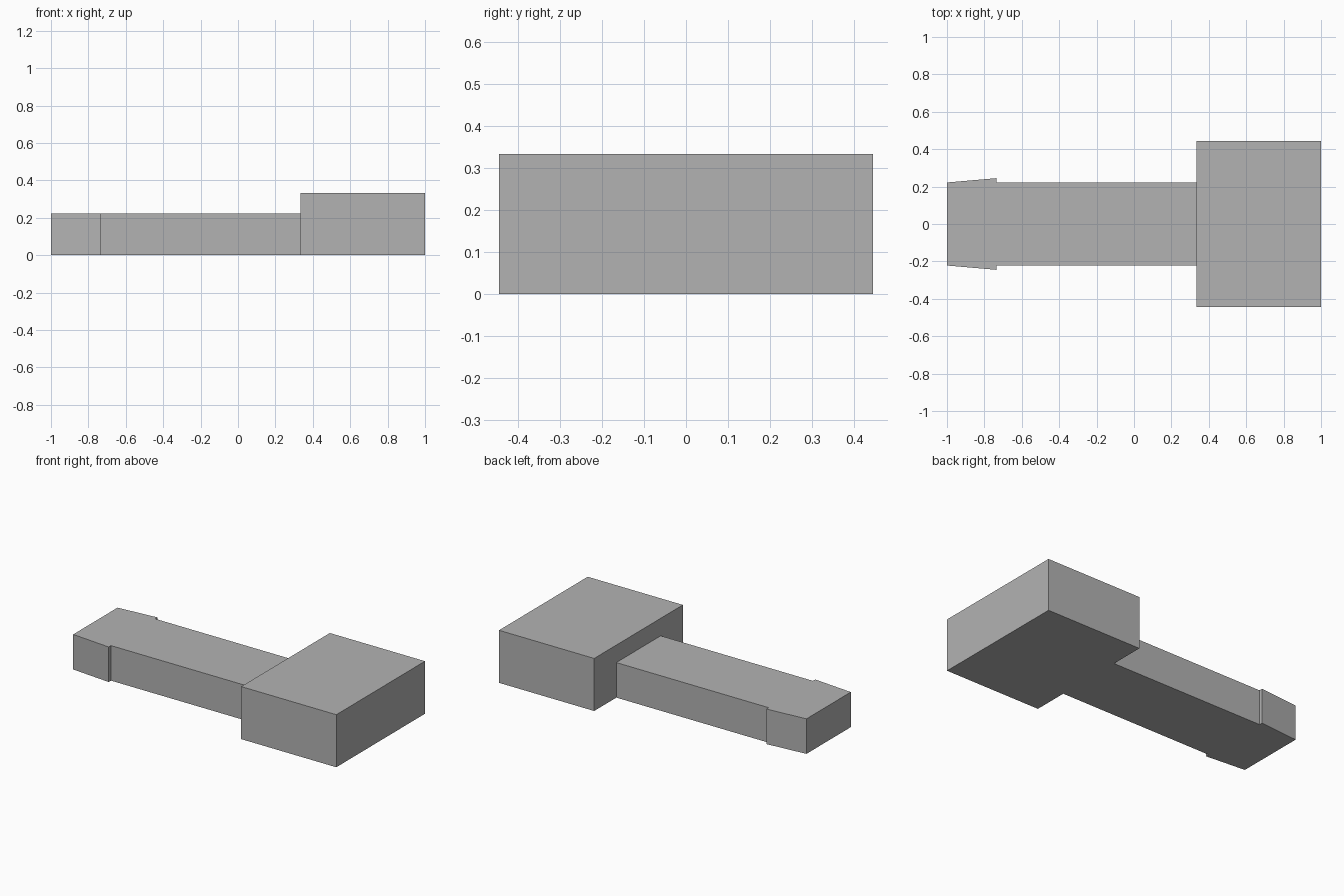
import bpy
import bmesh

cube = bpy.data.objects.get("Cube")
if cube:
    bpy.data.objects.remove(cube, do_unlink=True)

# Single plain grey
GREY = (0.45, 0.45, 0.45, 1.0)
grey = bpy.data.materials.new("plain_grey")
grey.use_nodes = True
grey.diffuse_color = GREY
grey.node_tree.nodes["Principled BSDF"].inputs["Base Color"].default_value = GREY


def extrude_half_profile(name, half, height):
    """Mirror a half outline across the x axis and extrude it up from the floor."""
    outline = half + [(x, -y) for x, y in reversed(half)]
    bm = bmesh.new()
    base = bm.faces.new([bm.verts.new((x, y, 0)) for x, y in outline])
    top = bmesh.ops.extrude_face_region(bm, geom=[base])["geom"]
    verts = [g for g in top if isinstance(g, bmesh.types.BMVert)]
    bmesh.ops.translate(bm, verts=verts, vec=(0, 0, height))
    bmesh.ops.recalc_face_normals(bm, faces=bm.faces)
    mesh = bpy.data.meshes.new(name)
    bm.to_mesh(mesh)
    bm.free()
    mesh.materials.append(grey)
    obj = bpy.data.objects.new(name, mesh)
    bpy.context.collection.objects.link(obj)
    return obj


HEAD_X = 0.333
SHAFT_Y = 0.222
BARB_X = -0.735

# Wide block at one end
extrude_half_profile("head_block", [(HEAD_X, 0.444), (1.0, 0.444)], 0.333)

# Long shaft whose far end flares into a small barb on both sides
extrude_half_profile(
    "barbed_shaft",
    [(-1.0, SHAFT_Y), (BARB_X, 0.245), (BARB_X, SHAFT_Y), (HEAD_X, SHAFT_Y)],
    0.222,
)
